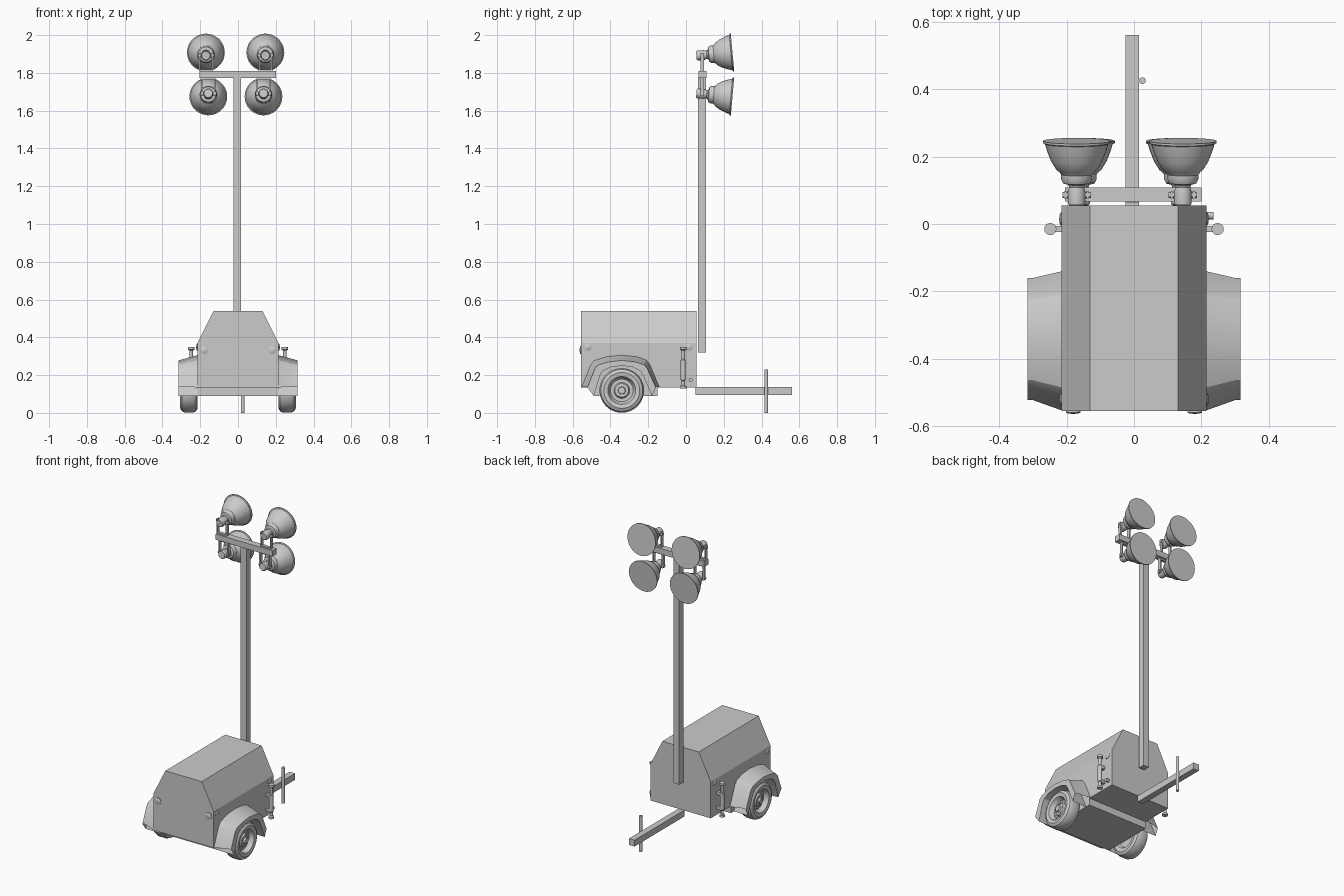
import bpy, bmesh, math
from mathutils import Matrix, Vector

if "Cube" in bpy.data.objects:
    bpy.data.objects.remove(bpy.data.objects["Cube"])


def finish(name, bm, smooth=None):
    bmesh.ops.remove_doubles(bm, verts=bm.verts, dist=1e-5)
    bmesh.ops.recalc_face_normals(bm, faces=bm.faces)
    me = bpy.data.meshes.new(name)
    bm.to_mesh(me)
    bm.free()
    ob = bpy.data.objects.new(name, me)
    bpy.context.collection.objects.link(ob)
    if smooth:
        bpy.ops.object.select_all(action='DESELECT')
        ob.select_set(True)
        bpy.context.view_layer.objects.active = ob
        bpy.ops.object.shade_smooth_by_angle(angle=math.radians(smooth))
    return ob


def box(name, lo, hi):
    bm = bmesh.new()
    bmesh.ops.create_cube(bm, size=1)
    for v in bm.verts:
        v.co = [lo[i] + (v.co[i] + 0.5) * (hi[i] - lo[i]) for i in range(3)]
    return finish(name, bm)


def loft(name, rings, closed=True, caps=True, smooth=None):
    """Skin a list of equally long point rings."""
    bm = bmesh.new()
    vs = [[bm.verts.new(p) for p in r] for r in rings]
    n = len(vs[0])
    for a, b in zip(vs, vs[1:]):
        for i in range(n if closed else n - 1):
            j = (i + 1) % n
            bm.faces.new((a[i], a[j], b[j], b[i]))
    if caps:
        bm.faces.new(vs[0])
        bm.faces.new(vs[-1])
    return finish(name, bm, smooth)


def lathe(name, profile, origin, axis, segs=32, angle=35):
    """Turn (radius, height) points about an axis through origin."""
    m = Matrix.Translation(origin) @ Vector(axis).to_track_quat('Z', 'Y').to_matrix().to_4x4()
    rings = []
    for r, h in profile:
        r = max(r, 0.0002)
        rings.append([m @ Vector((r * math.cos(2 * math.pi * i / segs),
                                  r * math.sin(2 * math.pi * i / segs), h)) for i in range(segs)])
    return loft(name, rings, smooth=angle)


def rod(name, origin, axis, r, length, segs=16):
    return lathe(name, [(r, 0), (r, length)], origin, axis, segs)


# Housing with sloping hood sides
prof = [(-.215, .135), (.215, .135), (.215, .37), (.13, .54), (-.13, .54), (-.215, .37)]
loft("housing", [[(x, y, z) for x, z in prof] for y in (-.555, .055)])
box("axle_box", (-.215, -.485, .09), (.215, -.15, .137))

# Tow bar, its jack, mast and crossbar
box("tow_bar", (-.025, .05, .095), (.015, .56, .136))
rod("tow_jack", (.025, .425, 0), (0, 0, 1), .01, .23)
box("mast", (-.025, .063, .32), (.015, .105, 1.775))
box("lamp_crossbar", (-.205, .066, 1.773), (.2, .108, 1.81))

# Arch profiles (y, z): at the housing, outer edge, wheel opening
arch_in = [(-.553, .135), (-.505, .255), (-.485, .278), (-.42, .298), (-.34, .306),
           (-.26, .298), (-.21, .28), (-.192, .258), (-.14, .135)]
arch_out = [(-.522, .135), (-.482, .235), (-.463, .254), (-.41, .27), (-.34, .278),
            (-.27, .27), (-.222, .255), (-.205, .235), (-.16, .135)]
opening = [(-.488, .09), (-.455, .2), (-.44, .222), (-.4, .242), (-.34, .25),
           (-.28, .242), (-.242, .222), (-.228, .2), (-.18, .09)]
tyre = [(0, -.03), (.06, -.03), (.07, -.042), (.095, -.046), (.111, -.037), (.118, -.02),
        (.118, .02), (.111, .037), (.095, .046), (.074, .042), (.069, .03), (.06, .014),
        (.042, .014), (.036, .026), (.02, .028), (.018, .04), (0, .04)]

for s, side in ((1, "right"), (-1, "left")):
    # Fender
    loft("fender_" + side,
         [[(s * x, y, z) for y, z in p] for x, p in
          ((.213, arch_in), (.3, [(y, z + .004) for y, z in arch_out]), (.316, arch_out),
           (.316, opening), (.213, opening))],
         closed=False, caps=False, smooth=25)
    # Wheel with lug nuts and rim studs
    hub = Vector((s * .26, -.34, .119))
    lathe("wheel_" + side, tyre, hub, (s, 0, 0), 40)
    for count, rad, size, h, kind in ((5, .029, .004, .026, "lug_nut"), (16, .052, .003, .013, "rim_stud")):
        for i in range(count):
            a = 2 * math.pi * i / count
            rod(f"{kind}_{side}_{i}", hub + Vector((s * h, rad * math.cos(a), rad * math.sin(a))),
                (s, 0, 0), size, .005, 8)
    # Stabiliser leg with cap and brackets
    lathe("stabiliser_" + side,
          [(0, 0), (.017, 0), (.017, .012), (.009, .016), (.009, .04), (.013, .045), (.013, .15),
           (.009, .155), (.009, .2), (.018, .205), (.018, .218), (0, .218)],
          (s * .248, -.015, .13), (0, 0, 1), 16)
    for z in (.17, .265):
        box(f"stabiliser_bracket_{side}_{z}", (min(s * .21, s * .243), -.024, z),
            (max(s * .21, s * .243), -.006, z + .02))
    # Marker lamps on side and front
    dome = [(.019, 0), (.019, .004), (.014, .007), (0, .009)]
    for k, y in enumerate((-.52, .015)):
        lathe(f"side_marker_{side}_{k}", dome, (s * .213, y, .348), (s, 0, 0), 20)
    lathe("front_marker_" + side, [(.021, 0), (.021, .005), (.015, .008), (0, .009)],
          (s * .18, -.554, .332), (0, -1, 0), 20)
rod("side_knob", (.21, .025, .175), (1, 0, 0), .011, .026)

# Four floodlights on yokes, tilted up above the bar and down below it
shade = [(0, 0), (.022, 0), (.026, .006), (.026, .04), (.022, .055), (.025, .062), (.04, .066),
         (.046, .078), (.046, .092), (.052, .1), (.06, .106), (.075, .13), (.087, .16),
         (.094, .183), (.1, .186), (.1, .192), (0, .192)]
for up, x, label in ((1, -.17, "upper_left"), (1, .145, "upper_right"),
                     (-1, -.157, "lower_left"), (-1, .135, "lower_right")):
    bar = 1.81 if up > 0 else 1.773
    piv = 1.893 if up > 0 else 1.69
    lathe("floodlight_" + label, shade, (x, .055, piv - up * .002),
          (0, math.cos(.09), up * math.sin(.09)), 36, 30)
    for s in (-1, 1):
        a, b = sorted((x + s * .029, x + s * .037))
        lo, hi = sorted((bar, piv + up * .012))
        box(f"yoke_arm_{label}_{s}", (a, .076, lo), (b, .096, hi))
        rod(f"yoke_pivot_{label}_{s}", (x + s * .018, .086, piv), (s, 0, 0), .009, .024, 12)
    lo, hi = sorted((bar, bar + up * .008))
    box("yoke_base_" + label, (x - .037, .076, lo), (x + .037, .096, hi))
